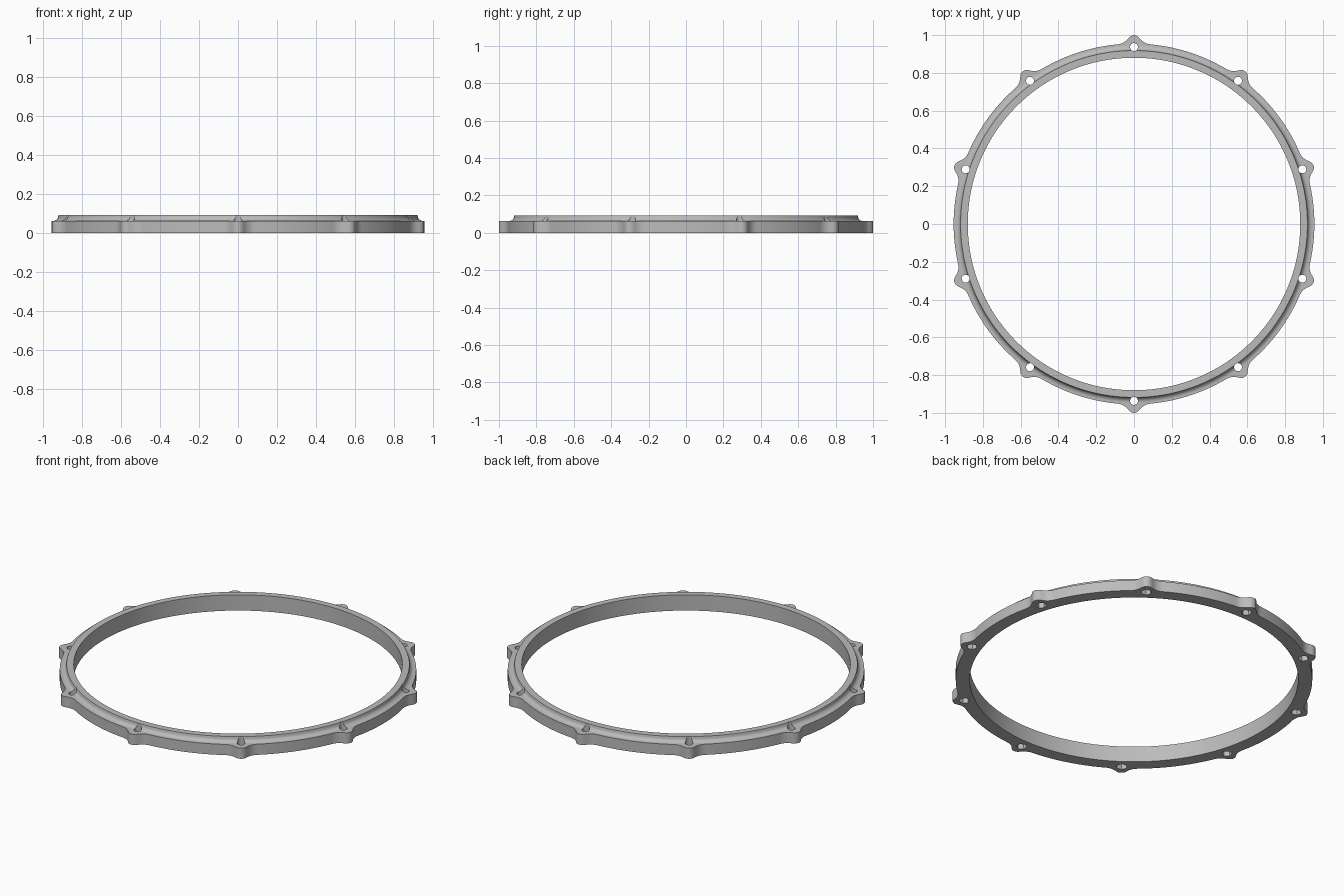
import bpy, bmesh
from math import sin, cos, pi, sqrt, acos, tau
from mathutils import Matrix, Vector

cube = bpy.data.objects.get("Cube")
if cube:
    bpy.data.objects.remove(cube, do_unlink=True)

LUGS = 10
STEPS = 64                       # outline samples per lug
INNER, OUTER = 0.88, 0.955       # ring radii between lugs
FLANGE_Z, TOP_Z = 0.063, 0.093
BOSS_R, BOSS = 0.965, 0.035      # lug tip circle: distance and radius
FILLET = 0.08                    # concave blend beside each lug
HOLE_R = 0.937                   # bolt circle

grey = bpy.data.materials.new("metal grey")
grey.use_nodes = True
grey.diffuse_color = (0.5, 0.5, 0.5, 1)
grey.node_tree.nodes["Principled BSDF"].inputs["Base Color"].default_value = (0.5, 0.5, 0.5, 1)

# Outline: boss circle, blended into the ring by a tangent fillet circle
rho = OUTER + FILLET
reach = BOSS + FILLET
phi = acos((BOSS_R**2 + rho**2 - reach**2) / (2 * BOSS_R * rho))
boss_pt, fillet_pt = Vector((BOSS_R, 0)), Vector((rho * cos(phi), rho * sin(phi)))
touch = boss_pt.lerp(fillet_pt, BOSS / reach)
touch_angle = Vector((1, 0)).angle(touch)


def outline(a):
    a = abs(a)
    if a < touch_angle:
        return BOSS_R * cos(a) + sqrt(BOSS**2 - (BOSS_R * sin(a))**2)
    if a < phi:
        d = phi - a
        return rho * cos(d) - sqrt(FILLET**2 - (rho * sin(d))**2)
    return OUTER


def make_object(name, bm):
    bmesh.ops.recalc_face_normals(bm, faces=bm.faces)
    mesh = bpy.data.meshes.new(name)
    bm.to_mesh(mesh)
    bm.free()
    mesh.materials.append(grey)
    obj = bpy.data.objects.new(name, mesh)
    bpy.context.collection.objects.link(obj)
    return obj


# Hoop: section swept round, with the flange edge following the outline
cove = [(0.946 - 0.026 * sin(t), FLANGE_Z + 0.024 * (1 - cos(t)))
        for t in (i * pi / 16 for i in range(9))]
bm = bmesh.new()
rings = []
for lug in range(LUGS):
    for i in range(STEPS):
        local = (i / STEPS - 0.5) * tau / LUGS
        angle = pi / 2 + lug * tau / LUGS + local
        edge = outline(local)
        section = [(INNER, 0), (edge, 0), (edge, FLANGE_Z)] + cove
        section += [(0.918, TOP_Z), (INNER, TOP_Z)]
        rings.append([bm.verts.new((r * cos(angle), r * sin(angle), z)) for r, z in section])
for a, b in zip(rings, rings[1:] + rings[:1]):
    for j in range(len(a)):
        k = (j + 1) % len(a)
        bm.faces.new((a[j], b[j], b[k], a[k]))
hoop = make_object("hoop", bm)


# Bolt holes through each lug, with a hexagonal pocket underneath
def cut_holes(name, sides, radius, low, high):
    bm = bmesh.new()
    for lug in range(LUGS):
        place = (Matrix.Rotation(pi / 2 + lug * tau / LUGS, 4, "Z")
                 @ Matrix.Translation((HOLE_R, 0, (low + high) / 2))
                 @ Matrix.Rotation(pi / 2, 4, "Z"))
        bmesh.ops.create_cone(bm, cap_ends=True, segments=sides, radius1=radius,
                              radius2=radius, depth=high - low, matrix=place)
    cutter = make_object(name, bm)
    cutter.hide_render = True
    mod = hoop.modifiers.new(name, "BOOLEAN")
    mod.operation = "DIFFERENCE"
    mod.solver = "EXACT"
    mod.object = cutter
    bpy.ops.object.modifier_apply(modifier=mod.name)
    bpy.data.objects.remove(cutter, do_unlink=True)


bpy.ops.object.select_all(action="DESELECT")
bpy.context.view_layer.objects.active = hoop
hoop.select_set(True)
cut_holes("bolt_holes", 32, 0.021, -0.05, 0.15)
cut_holes("nut_pockets", 6, 0.029, -0.05, 0.035)
bpy.ops.object.shade_smooth_by_angle(angle=pi / 6)
